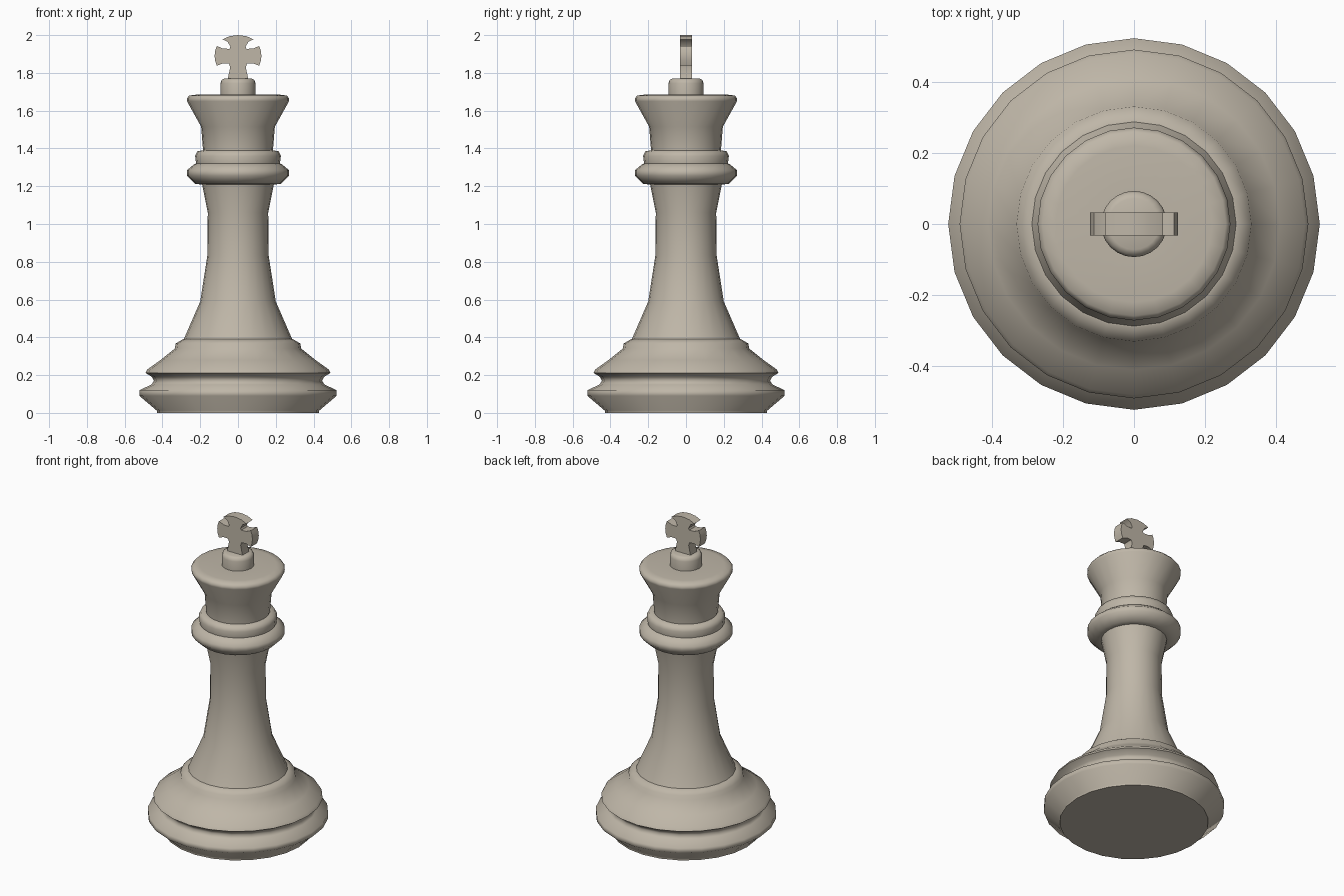
import bpy, bmesh, math

if "Cube" in bpy.data.objects:
    bpy.data.objects.remove(bpy.data.objects["Cube"])

SIDES = 24

clay = bpy.data.materials.new("warm_grey")
clay.diffuse_color = (0.52, 0.47, 0.39, 1)
clay.use_nodes = True
clay.node_tree.nodes["Principled BSDF"].inputs["Base Color"].default_value = clay.diffuse_color


def finish(name, bm, angle):
    """Turn a bmesh into a smooth-shaded object, keeping sharp edges."""
    bmesh.ops.recalc_face_normals(bm, faces=bm.faces)
    mesh = bpy.data.meshes.new(name)
    bm.to_mesh(mesh)
    bm.free()
    mesh.shade_smooth()
    mesh.set_sharp_from_angle(angle=math.radians(angle))
    mesh.materials.append(clay)
    obj = bpy.data.objects.new(name, mesh)
    bpy.context.collection.objects.link(obj)
    return obj


def lathe(name, profile, cap_bottom=False, cap_top=False, angle=75):
    """Revolve (radius, height) points about z."""
    bm = bmesh.new()
    rings = []
    for r, z in profile:
        rings.append([bm.verts.new((r * math.cos(a), r * math.sin(a), z))
                      for a in (2 * math.pi * i / SIDES for i in range(SIDES))])
    for low, high in zip(rings, rings[1:]):
        for i in range(SIDES):
            j = (i + 1) % SIDES
            bm.faces.new((low[i], low[j], high[j], high[i]))
    if cap_bottom:
        bm.faces.new(rings[0][::-1])
    if cap_top:
        bm.faces.new(rings[-1])
    # open strips: make every normal point away from the axis or upward
    obj = finish(name, bm, angle)
    return obj


# Moulded foot: wide disc, groove, domed upper step
lathe("base", [(0.43, 0), (0.43, 0.012), (0.522, 0.09), (0.522, 0.12),
               (0.458, 0.15), (0.445, 0.17), (0.455, 0.19), (0.49, 0.212),
               (0.48, 0.23), (0.41, 0.28), (0.335, 0.34), (0.33, 0.367),
               (0.292, 0.39), (0.285, 0.39)], cap_bottom=True)

# Tapering column
lathe("shaft", [(0.287, 0.39), (0.20, 0.59), (0.162, 0.835),
                (0.16, 1.06), (0.19, 1.21)])

# Two stacked collar rings
lathe("lower_collar", [(0.19, 1.21), (0.225, 1.211), (0.27, 1.255),
                       (0.27, 1.285), (0.23, 1.318), (0.222, 1.32)])
lathe("upper_collar", [(0.222, 1.32), (0.227, 1.36), (0.215, 1.385),
                       (0.185, 1.39)])

# Flared head with a softened rim
lathe("head", [(0.185, 1.39), (0.195, 1.515), (0.27, 1.65), (0.271, 1.665),
               (0.258, 1.68), (0.22, 1.685), (0.093, 1.685)])

# Small button carrying the cross
lathe("finial_button", [(0.093, 1.685), (0.093, 1.745), (0.087, 1.763),
                        (0.072, 1.77)], cap_top=True)

# Flat cross with flared, curved arms: mirrored half outline, extruded in y
half = [(0.055, 1.765), (0.041, 1.83), (0.048, 1.849), (0.08, 1.85),
        (0.112, 1.838), (0.121, 1.865), (0.124, 1.89), (0.121, 1.917),
        (0.112, 1.942), (0.08, 1.929), (0.045, 1.927), (0.04, 1.938),
        (0.055, 1.965), (0.081, 1.978), (0.045, 1.994), (0, 2.0)]
outline = half + [(-x, z) for x, z in reversed(half[:-1])]
bm = bmesh.new()
face = bm.faces.new([bm.verts.new((x, -0.032, z)) for x, z in outline])
ext = bmesh.ops.extrude_face_region(bm, geom=[face], use_keep_orig=True)
for v in ext["geom"]:
    if isinstance(v, bmesh.types.BMVert):
        v.co.y = 0.032
finish("cross", bm, 35)
